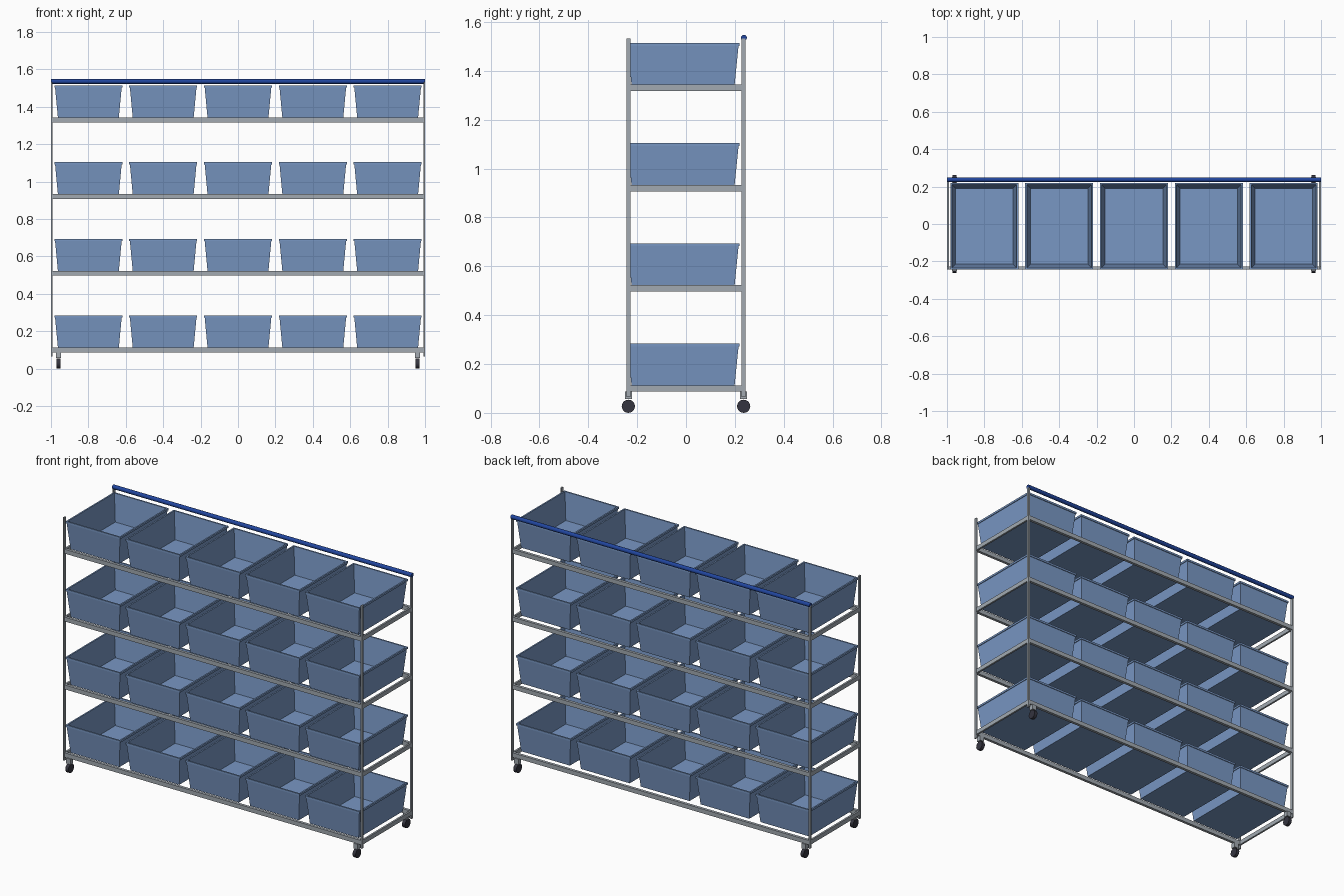
import bpy, bmesh, math
from mathutils import Matrix, Vector

cube = bpy.data.objects.get("Cube")
if cube:
    bpy.data.objects.remove(cube, do_unlink=True)


def material(name, rgb):
    m = bpy.data.materials.new(name)
    m.use_nodes = True
    m.diffuse_color = (*rgb, 1)
    m.node_tree.nodes["Principled BSDF"].inputs["Base Color"].default_value = (*rgb, 1)
    return m


STEEL = material("grey steel", (0.36, 0.40, 0.44))
BIN = material("bin blue", (0.19, 0.31, 0.55))
BAR = material("deep blue", (0.015, 0.06, 0.34))
RUBBER = material("dark rubber", (0.035, 0.035, 0.05))


def finish(name, bm, mat):
    bmesh.ops.recalc_face_normals(bm, faces=bm.faces)
    mesh = bpy.data.meshes.new(name)
    bm.to_mesh(mesh)
    bm.free()
    mesh.materials.append(mat)
    obj = bpy.data.objects.new(name, mesh)
    bpy.context.collection.objects.link(obj)
    return obj


def box(name, lo, hi, mat):
    lo, hi = Vector(lo), Vector(hi)
    bm = bmesh.new()
    bmesh.ops.create_cube(bm, size=1, matrix=Matrix.Translation((lo + hi) / 2)
                          @ Matrix.Diagonal((*(hi - lo), 1)))
    return finish(name, bm, mat)


def x_cylinder(name, centre, radius, length, sides, mat):
    bm = bmesh.new()
    bmesh.ops.create_cone(bm, cap_ends=True, segments=sides, radius1=radius,
                          radius2=radius, depth=length,
                          matrix=Matrix.Translation(centre)
                          @ Matrix.Rotation(math.pi / 2, 4, "Y"))
    for f in bm.faces:
        f.smooth = len(f.verts) == 4
    for e in bm.edges:
        e.smooth = all(f.smooth for f in e.link_faces)
    return finish(name, bm, mat)


def bin_object():
    # Tapered open tray: outer wall, lip, rim, inner wall, floor
    h = 0.171
    rings = [(0.163, 0.211, 0), (0.178, 0.227, h - 0.012), (0.182, 0.231, h - 0.012),
             (0.182, 0.231, h), (0.173, 0.222, h), (0.154, 0.203, 0.008)]
    bm = bmesh.new()
    loops = [[bm.verts.new((sx * a, sy * b, z))
              for sx, sy in ((-1, -1), (1, -1), (1, 1), (-1, 1))] for a, b, z in rings]
    for low, up in zip(loops, loops[1:]):
        for i in range(4):
            j = (i + 1) % 4
            bm.faces.new((low[i], low[j], up[j], up[i]))
    bm.faces.new(loops[0][::-1])
    bm.faces.new(loops[-1])
    return finish("storage_bin", bm, BIN)


OUT, IN = 0.244, 0.228      # depth limits of posts and long rails
SIDE = 0.991                # inner face of posts and side rails
shelf_tops = [0.113 + 0.41 * i for i in range(4)]

# Corner posts
for sx, side in ((-1, "right"), (1, "left")):
    for sy, end in ((-1, "front"), (1, "back")):
        xs, ys = sorted((sx * SIDE, sx)), sorted((sy * IN, sy * OUT))
        box(f"{end}_{side}_post", (xs[0], ys[0], 0.065), (xs[1], ys[1], 1.533), STEEL)

        # Casters
        x, y = sx * 0.96, sy * 0.236
        x_cylinder(f"{end}_{side}_wheel", (x, y, 0.027), 0.027, 0.02, 20, RUBBER)
        box(f"{end}_{side}_caster_plate", (x - 0.014, y - 0.014, 0.056),
            (x + 0.014, y + 0.014, 0.088), STEEL)

# Shelf frames and bins
first = None
for level, top in enumerate(shelf_tops, 1):
    low = top - 0.026
    for sy, end in ((-1, "front"), (1, "back")):
        ys = sorted((sy * (IN - 0.002), sy * (OUT - 0.001)))
        box(f"{end}_rail_{level}", (-SIDE, ys[0], low), (SIDE, ys[1], top), STEEL)
    for sx, side in ((-1, "right"), (1, "left")):
        xs = sorted((sx * (SIDE - 0.003), sx * 0.999))
        box(f"{side}_rail_{level}", (xs[0], -IN, low), (xs[1], IN, top), STEEL)
    for column in range(5):
        if first is None:
            tray = first = bin_object()
        else:
            tray = first.copy()
            bpy.context.collection.objects.link(tray)
        tray.name = f"storage_bin_{level}_{column + 1}"
        tray.location = ((column - 2) * 0.4, -0.012, top)

# Push bar along the top of the back posts
x_cylinder("push_bar", (0, 0.237, 1.535), 0.0125, 2, 12, BAR)
